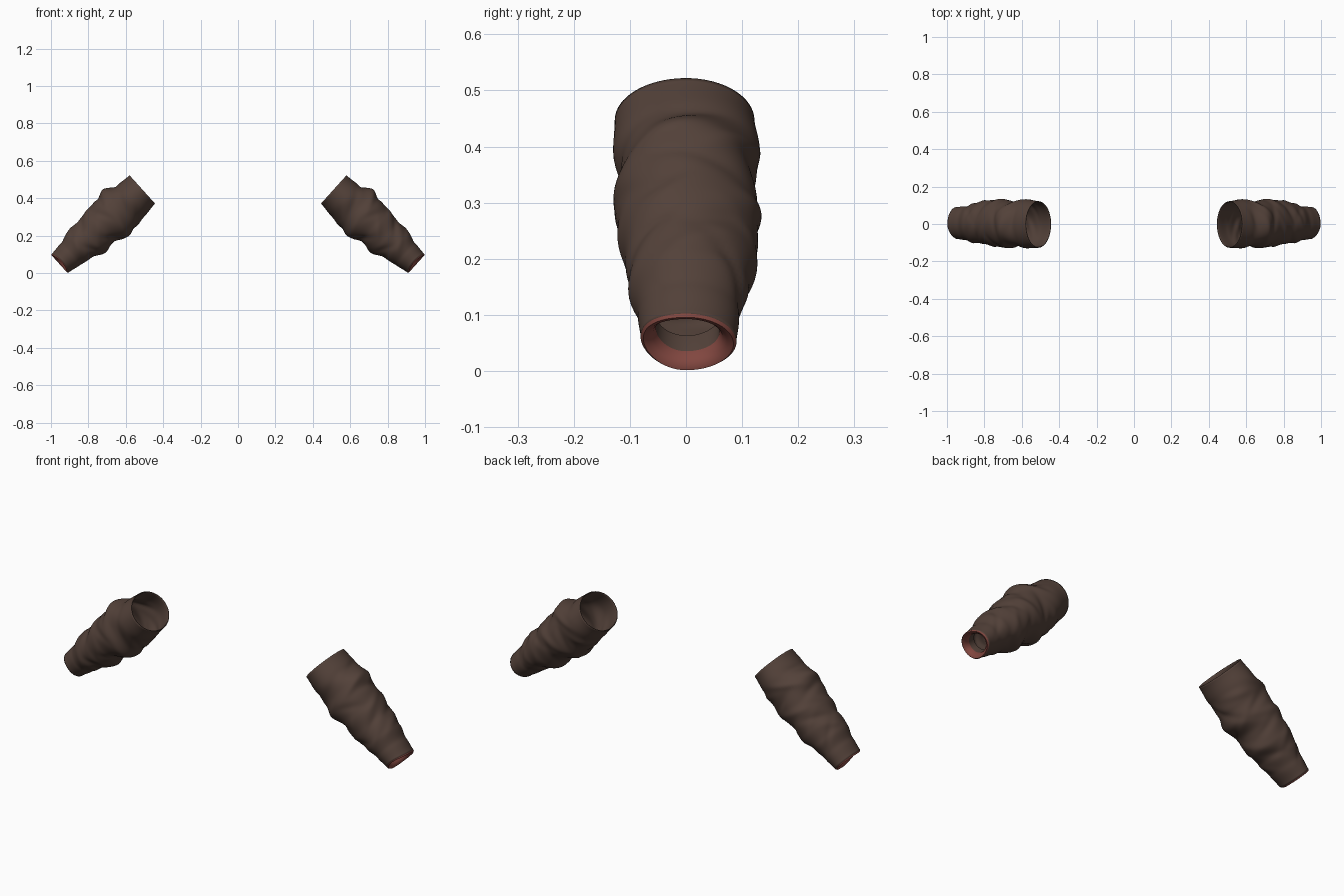
import bpy, bmesh, math, random
from mathutils import Vector

cube = bpy.data.objects.get("Cube")
if cube:
    bpy.data.objects.remove(cube, do_unlink=True)


def material(name, rgb):
    mat = bpy.data.materials.new(name)
    mat.use_nodes = True
    mat.diffuse_color = (*rgb, 1)
    bsdf = mat.node_tree.nodes["Principled BSDF"]
    bsdf.inputs["Base Color"].default_value = (*rgb, 1)
    bsdf.inputs["Roughness"].default_value = 0.8
    return mat


BROWN = material("dark brown cloth", (0.086, 0.053, 0.041))
RED = material("reddish cuff lining", (0.22, 0.062, 0.05))

# Sleeve axis from shoulder to cuff, with half-widths along it
ORIGIN = Vector((0.512, 0, 0.447))
AXIS = Vector((0.743, 0, -0.669))
UP = Vector((0.669, 0, 0.743))
BACK = Vector((0, 1, 0))
LENGTH = 0.59
STATION = [0, .08, .16, .22, .3, .38, .45, .52, LENGTH]
TOP = [.101, .106, .138, .123, .112, .104, .097, .076, .068]
BOTTOM = [.103, .113, .128, .138, .106, .117, .089, .077, .067]
FRONT = [.127, .130, .118, .130, .120, .108, .100, .086, .081]
REAR = [.122, .131, .122, .127, .131, .124, .112, .096, .090]
SIDES, ROWS = 64, 72


def width(profile, s):
    for i in range(len(STATION) - 1):
        if s <= STATION[i + 1]:
            t = (s - STATION[i]) / (STATION[i + 1] - STATION[i])
            t = t * t * (3 - 2 * t)
            return profile[i] * (1 - t) + profile[i + 1] * t
    return profile[-1]


# Slanted cloth folds scattered over the sleeve
random.seed(4)
FOLDS = []
for i in range(26):
    FOLDS.append((0.1 + 0.4 * i / 26, i * 2.4, random.choice((-1, 1)) * random.uniform(.03, .09),
                  random.uniform(.5, .9), random.uniform(.006, .012) * (1 if i % 2 else -1)))


def fold_height(s, a):
    h = 0
    for s0, a0, slant, reach, amount in FOLDS:
        da = (a - a0 + math.pi) % math.tau - math.pi
        ds = (s - s0 - slant * da) / 0.02
        h += amount * math.exp(-ds * ds - (da / reach) ** 2)
    fade = min(1, s / 0.1, max(0, (LENGTH - s) / 0.1))
    return h * fade


def point(s, a, scale, side):
    c, n = math.cos(a), math.sin(a)
    base = min(s, LENGTH)
    h = fold_height(base, a)
    v = width(TOP if c > 0 else BOTTOM, base) + h * 0.6
    w = width(REAR if n > 0 else FRONT, base) + h * 0.6
    # The cuff edge dips slightly on the front
    dip = 0.014 * max(0, -n) ** 2 * max(0, (s - 0.5) / 0.09)
    p = ORIGIN + AXIS * (s - dip) + UP * (c * v * scale) + BACK * (n * w * scale)
    p.x *= side
    return p


def tube(name, rings, side, red_rings=0):
    bm = bmesh.new()
    rows = [[bm.verts.new(point(s, math.tau * k / SIDES, scale, side)) for k in range(SIDES)]
            for s, scale in rings]
    for i in range(len(rows) - 1):
        for k in range(SIDES):
            j = (k + 1) % SIDES
            quad = [rows[i][k], rows[i + 1][k], rows[i + 1][j], rows[i][j]]
            face = bm.faces.new(quad if side < 0 else quad[::-1])
            face.material_index = 1 if i < red_rings else 0
    # Point the faces outward on the wall, inward on the lining
    bm.normal_update()
    face = bm.faces[:][0]
    s_mid = (face.calc_center_median() - Vector((ORIGIN.x * side, 0, ORIGIN.z)))
    axis = Vector((AXIS.x * side, 0, AXIS.z))
    outward = s_mid - axis * s_mid.dot(axis)
    wrong = face.normal.dot(outward) < 0
    if red_rings:
        wrong = face.normal.dot(axis) < 0
    if wrong:
        bmesh.ops.reverse_faces(bm, faces=bm.faces[:])
    mesh = bpy.data.meshes.new(name)
    bm.to_mesh(mesh)
    bm.free()
    mesh.materials.append(BROWN)
    mesh.materials.append(RED)
    obj = bpy.data.objects.new(name, mesh)
    bpy.context.collection.objects.link(obj)
    bpy.ops.object.select_all(action="DESELECT")
    obj.select_set(True)
    bpy.context.view_layer.objects.active = obj
    bpy.ops.object.shade_smooth_by_angle(angle=math.radians(50))
    return obj


for label, side in (("left", 1), ("right", -1)):
    # Creased cloth sleeve, open at the shoulder
    sleeve = tube(label + "_sleeve", [(LENGTH * i / ROWS, 1) for i in range(ROWS + 1)], side)
    thick = sleeve.modifiers.new("cloth thickness", "SOLIDIFY")
    thick.thickness = 0.004
    thick.offset = -1
    # Turned-in cuff: red rim, then a short brown inner tube
    tube(label + "_cuff_lining",
         [(LENGTH, 0.99), (0.596, 0.94), (0.593, 0.84), (0.582, 0.73), (0.565, 0.65), (0.52, 0.62)],
         side, red_rings=4)
